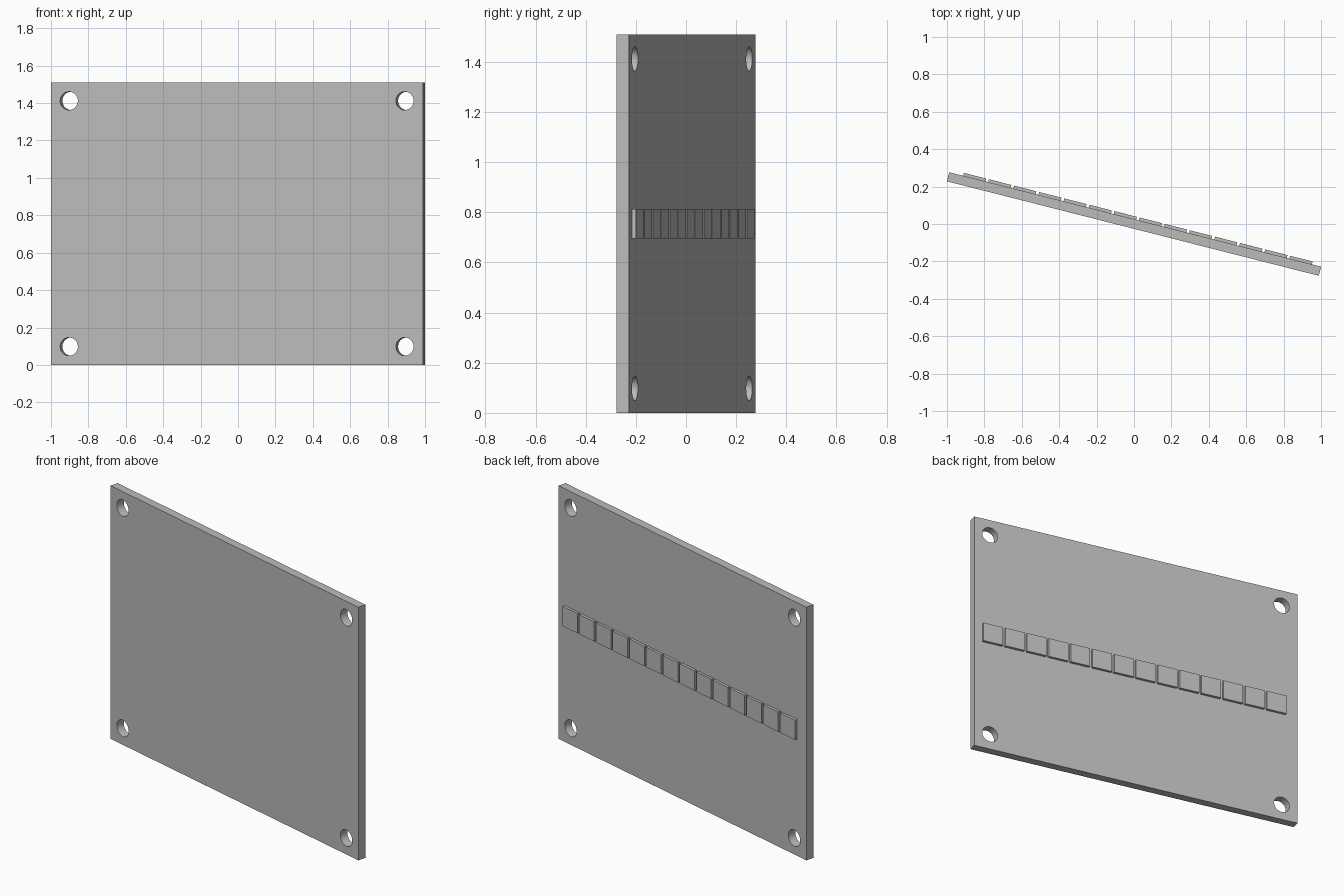
import bpy
import math
from mathutils import Matrix

if "Cube" in bpy.data.objects:
    bpy.data.objects.remove(bpy.data.objects["Cube"], do_unlink=True)

LENGTH, THICK, HEIGHT = 2.052, 0.05, 1.51
TURN = Matrix.Rotation(math.radians(-14.25), 4, "Z")

grey = bpy.data.materials.new("plain_grey")
grey.use_nodes = True
grey.diffuse_color = (0.5, 0.5, 0.5, 1)
grey.node_tree.nodes["Principled BSDF"].inputs["Base Color"].default_value = (0.5, 0.5, 0.5, 1)


def box(name, center, size):
    bpy.ops.mesh.primitive_cube_add(size=1)
    ob = bpy.context.object
    ob.name = name
    ob.data.transform(Matrix.Translation(center) @ Matrix.Diagonal((*size, 1)))
    ob.data.materials.append(grey)
    return ob


# Flat panel, first built square to the axes
panel = box("panel", (0, 0, HEIGHT / 2), (LENGTH, THICK, HEIGHT))

# Round mounting holes near the corners
for side in (-1, 1):
    for z in (0.098, HEIGHT - 0.098):
        bpy.ops.mesh.primitive_cylinder_add(
            vertices=32, radius=0.049, depth=0.2,
            location=(side * (LENGTH / 2 - 0.1), 0, z), rotation=(math.pi / 2, 0, 0))
        cutter = bpy.context.object
        cutter.name = "hole_cutter"
        cutter.data.materials.append(grey)
        cut = panel.modifiers.new("hole", "BOOLEAN")
        cut.operation = "DIFFERENCE"
        cut.solver = "EXACT"
        cut.object = cutter
        bpy.context.view_layer.objects.active = panel
        bpy.ops.object.modifier_apply(modifier=cut.name)
        bpy.data.objects.remove(cutter, do_unlink=True)

# Row of raised square tiles across the back
COUNT, PITCH, WIDTH, RAISE = 14, 0.1385, 0.1235, 0.016
tiles = []
for i in range(COUNT):
    x = 0.013 + (i - (COUNT - 1) / 2) * PITCH
    tiles.append(box(f"back_tile_{i + 1}", (x, THICK / 2 + RAISE / 2, HEIGHT / 2),
                     (WIDTH, RAISE, 0.118)))

# Turn the whole assembly about the upright axis
for ob in [panel] + tiles:
    ob.data.transform(TURN)

bpy.ops.object.select_all(action="DESELECT")
panel.select_set(True)
bpy.context.view_layer.objects.active = panel
bpy.ops.object.shade_smooth_by_angle(angle=math.radians(30))
